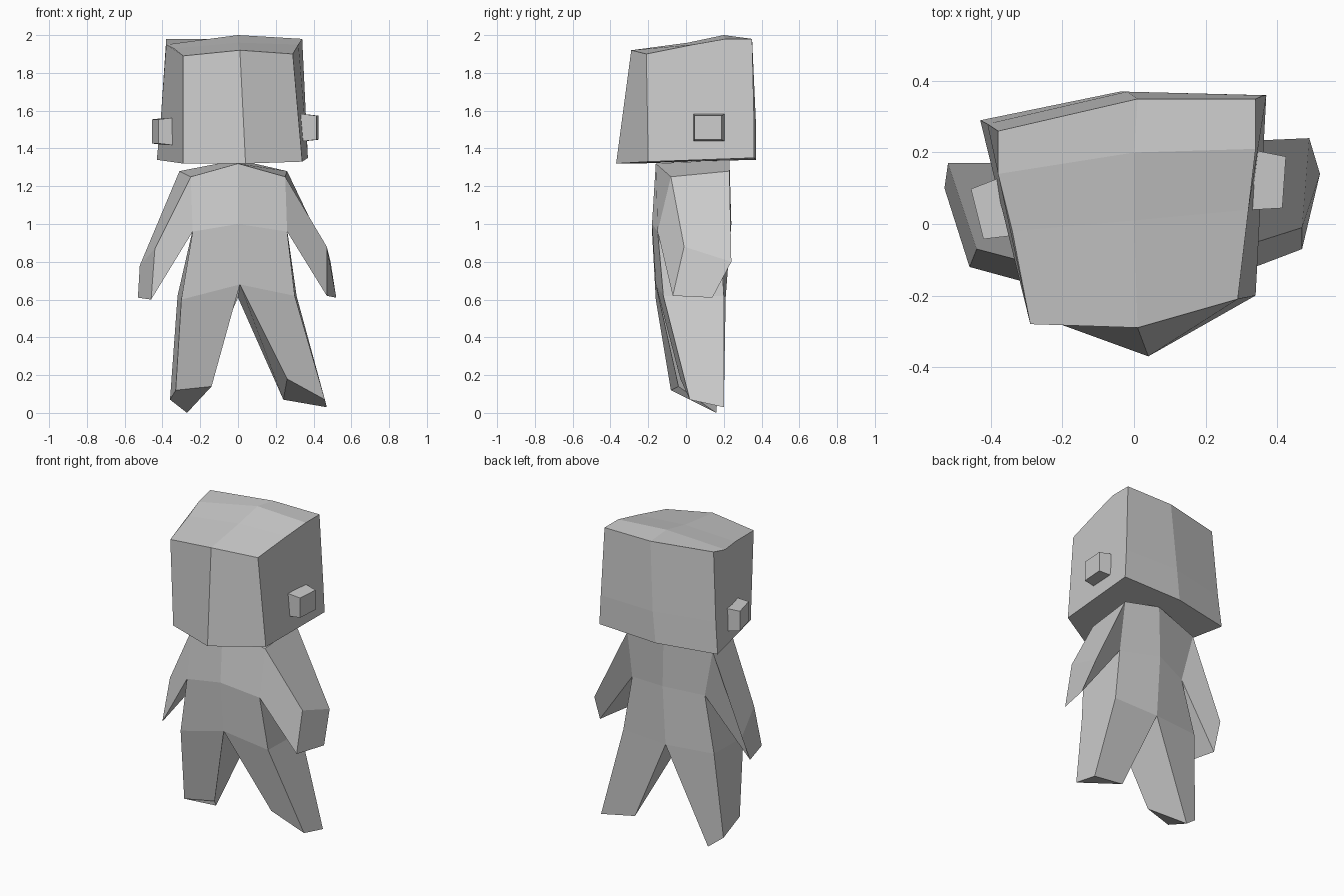
import bpy
import bmesh
from math import radians
from mathutils import Matrix, Vector

cube = bpy.data.objects.get("Cube")
if cube:
    bpy.data.objects.remove(cube, do_unlink=True)

# One plain grey for the whole figure
grey = bpy.data.materials.new("plain grey")
grey.use_nodes = True
colour = (0.6, 0.6, 0.6, 1)
grey.diffuse_color = colour
grey.node_tree.nodes["Principled BSDF"].inputs["Base Color"].default_value = colour


def finish(bm, name):
    """Turn a bmesh into a flat shaded object."""
    bmesh.ops.recalc_face_normals(bm, faces=bm.faces[:])
    mesh = bpy.data.meshes.new(name)
    bm.to_mesh(mesh)
    bm.free()
    mesh.materials.append(grey)
    obj = bpy.data.objects.new(name, mesh)
    bpy.context.collection.objects.link(obj)
    return obj


def ring(bm, points):
    return [bm.verts.new(p) for p in points]


def bridge(bm, first, second):
    """Join two rings of equal length with quads."""
    count = len(first)
    for i in range(count):
        j = (i + 1) % count
        bm.faces.new((first[i], first[j], second[j], second[i]))


def limb(bm, root, points):
    """Grow a tapered limb from a root loop and close its end."""
    tip = ring(bm, points)
    bridge(bm, root, tip)
    bm.faces.new(tip)


# Head: three side profiles running front bottom, over the top, to back bottom
def build_head():
    bm = bmesh.new()
    right = ring(bm, [(-.29, -.25, 1.32), (-.29, -.28, 1.89), (-.34, -.02, 1.93),
                      (-.38, .14, 1.95), (-.38, .26, 1.98), (-.41, .28, 1.54),
                      (-.43, .29, 1.34)])
    middle = ring(bm, [(.04, -.37, 1.32), (.01, -.29, 1.92), (0, .01, 1.96),
                       (0, .2, 2), (.01, .35, 1.98), (-.02, .37, 1.54),
                       (-.04, .37, 1.34)])
    left = ring(bm, [(.34, -.2, 1.33), (.29, -.21, 1.9), (.32, .04, 1.95),
                     (.34, .21, 1.98), (.34, .35, 1.98), (.36, .36, 1.54),
                     (.37, .36, 1.35)])
    bridge(bm, right, middle)
    bridge(bm, middle, left)
    bm.faces.new(right)
    bm.faces.new(left)
    finish(bm, "head")


# Ear: a small block whose outer face is slightly narrower
def build_ear(name, centre, side, turn):
    bm = bmesh.new()
    bmesh.ops.create_cube(bm, size=1)
    for v in bm.verts:
        if v.co.x * side > 0:
            v.co.y *= .85
            v.co.z *= .85
    bmesh.ops.scale(bm, vec=(.1, .17, .15), verts=bm.verts[:])
    obj = finish(bm, name)
    obj.matrix_world = Matrix.Translation(Vector(centre)) @ Matrix.Rotation(radians(turn), 4, "Z")


# Body: torso rings ordered front right, middle, left, then back left, middle, right
def build_body():
    bm = bmesh.new()
    shoulder = ring(bm, [(-.25, -.12, 1.25), (0, -.16, 1.32), (.25, -.08, 1.25),
                         (.26, .23, 1.28), (0, .23, 1.34), (-.31, .17, 1.28)])
    waist = ring(bm, [(-.24, -.18, .96), (0, -.18, 1), (.26, -.15, .96),
                      (.26, .18, .97), (0, .24, 1), (-.24, .15, .97)])
    hip = ring(bm, [(-.3, -.16, .6), (.01, -.16, .68), (.3, -.12, .62),
                    (.31, .2, .62), (0, .21, .61), (-.32, .17, .62)])

    # Chest and back, left open at the sides for the arms
    for i in (0, 1, 3, 4):
        bm.faces.new((shoulder[i], shoulder[i + 1], waist[i + 1], waist[i]))
    bridge(bm, waist, hip)

    # Sloping shoulder tops
    bm.faces.new([shoulder[i] for i in (0, 1, 4, 5)])
    bm.faces.new([shoulder[i] for i in (1, 2, 3, 4)])

    # Arms: elbow front, elbow back, hand back, hand front
    limb(bm, (shoulder[2], shoulder[3], waist[3], waist[2]),
         [(.47, -.01, .88), (.49, .24, .8), (.52, .14, .61), (.47, -.07, .62)])
    limb(bm, (shoulder[0], shoulder[5], waist[5], waist[0]),
         [(-.44, -.07, .87), (-.52, .17, .78), (-.53, .1, .61), (-.46, -.12, .6)])

    # Legs: outer front, inner front, inner back, outer back
    limb(bm, (hip[2], hip[1], hip[4], hip[3]),
         [(.46, .02, .07), (.26, -.03, .18), (.24, .18, .07), (.47, .2, .03)])
    limb(bm, (hip[0], hip[1], hip[4], hip[5]),
         [(-.33, -.08, .12), (-.14, -.04, .14), (-.27, .16, 0), (-.36, .13, .07)])
    finish(bm, "body")


build_head()
build_body()
build_ear("left_ear", (.37, .12, 1.51), 1, -4)
build_ear("right_ear", (-.39, .04, 1.49), -1, 14)
